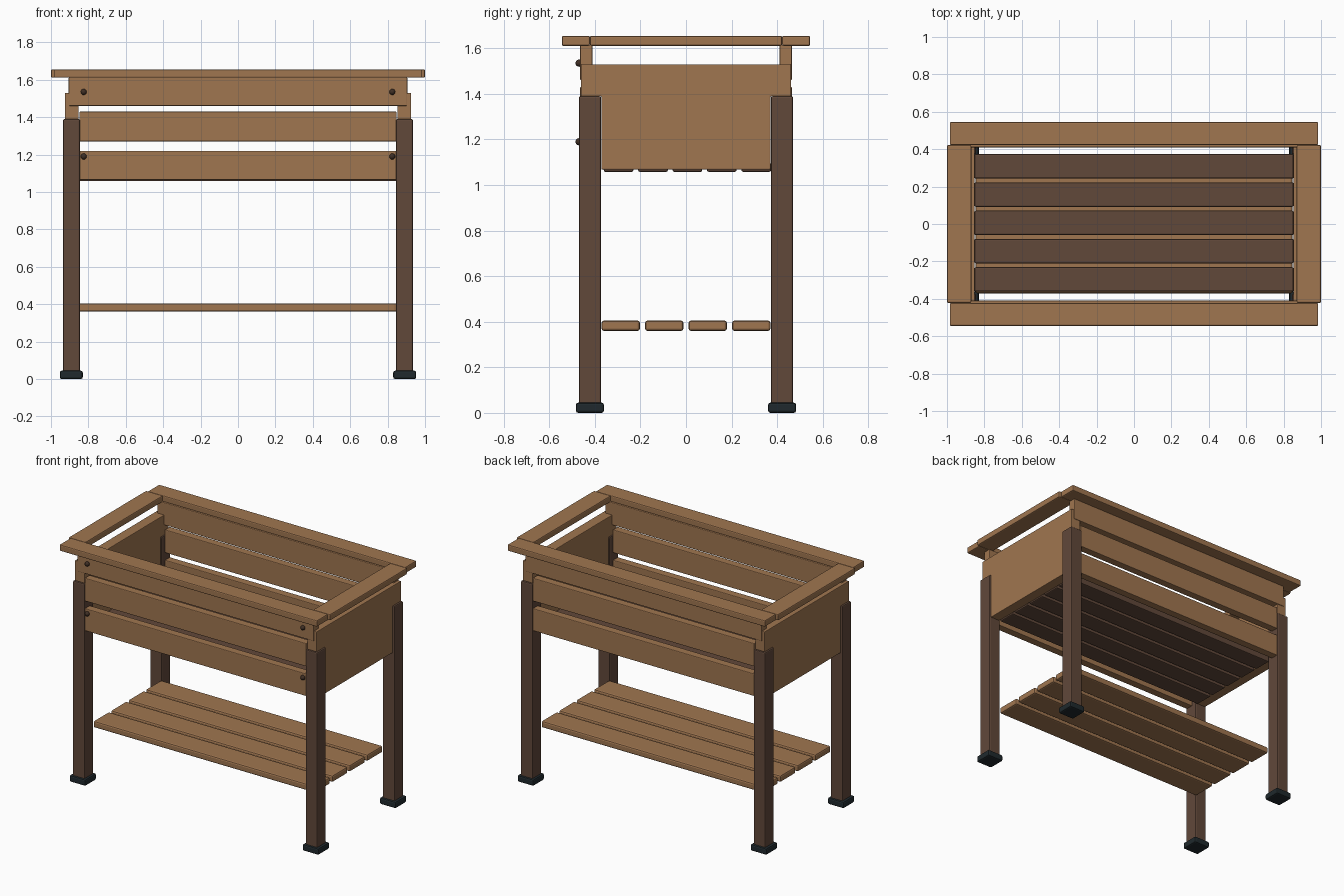
import bpy
import bmesh

cube = bpy.data.objects.get("Cube")
if cube:
    bpy.data.objects.remove(cube, do_unlink=True)


def material(name, rgb):
    m = bpy.data.materials.new(name)
    m.use_nodes = True
    m.diffuse_color = (*rgb, 1)
    m.node_tree.nodes["Principled BSDF"].inputs["Base Color"].default_value = (*rgb, 1)
    return m


LIGHT = material("light wood", (0.35, 0.18, 0.08))
DARK = material("dark wood", (0.12, 0.065, 0.042))
RUBBER = material("black rubber", (0.014, 0.022, 0.026))
BOLT = material("bolt brown", (0.05, 0.028, 0.018))


def finish(name, bm, mat, bevel):
    bmesh.ops.recalc_face_normals(bm, faces=bm.faces)
    mesh = bpy.data.meshes.new(name)
    bm.to_mesh(mesh)
    bm.free()
    mesh.materials.append(mat)
    obj = bpy.data.objects.new(name, mesh)
    bpy.context.collection.objects.link(obj)
    if bevel:
        mod = obj.modifiers.new("Bevel", "BEVEL")
        mod.width = bevel
        mod.segments = 2
    return obj


def box(name, x, y, z, mat, bevel=0.007):
    """Beveled box from (min, max) ranges."""
    bm = bmesh.new()
    bmesh.ops.create_cube(bm, size=1)
    for v in bm.verts:
        for i, (a, b) in enumerate((x, y, z)):
            v.co[i] = (a + b) / 2 + v.co[i] * (b - a)
    return finish(name, bm, mat, bevel)


def span(side, a, b):
    return tuple(sorted((side * a, side * b)))


SIDES = ((-1, "right"), (1, "left"))
ENDS = ((-1, "front"), (1, "back"))

# Legs with rubber feet
for sx, side in SIDES:
    for sy, end in ENDS:
        box(f"{end}_{side}_leg", span(sx, 0.845, 0.935), span(sy, 0.373, 0.47), (0.02, 1.39), DARK)
        box(f"{end}_{side}_foot", span(sx, 0.83, 0.953), span(sy, 0.36, 0.483), (0, 0.045), RUBBER, 0.01)

# Front and back boards, and the long rim rails above them
for sy, end in ENDS:
    for name, half, z in (("lower", 0.848, (1.065, 1.22)),
                          ("middle", 0.848, (1.27, 1.43)),
                          ("upper", 0.905, (1.46, 1.615))):
        box(f"{end}_{name}_board", (-half, half), span(sy, 0.41, 0.465), z, LIGHT, 0.005)
    box(f"{end}_rim", (-0.985, 0.985), span(sy, 0.422, 0.545), (1.611, 1.655), LIGHT)

# End panels notched around the legs, and the short rim rails
for sx, side in SIDES:
    half_outline = [(0.371, 1.068), (0.371, 1.39), (0.461, 1.39), (0.461, 1.53)]
    outline = half_outline + [(-y, z) for y, z in reversed(half_outline)]
    bm = bmesh.new()
    face = bm.faces.new([bm.verts.new((sx * 0.852, y, z)) for y, z in outline])
    ext = bmesh.ops.extrude_face_region(bm, geom=[face])["geom"]
    bmesh.ops.translate(bm, vec=(sx * 0.073, 0, 0),
                        verts=[g for g in ext if isinstance(g, bmesh.types.BMVert)])
    finish(f"{side}_end_panel", bm, LIGHT, 0.004)
    box(f"{side}_rim", span(sx, 0.87, 1.0), (-0.422, 0.422), (1.611, 1.655), LIGHT)

# Planter floor slats
for i in range(5):
    y = (i - 2) * 0.151 + 0.006
    box(f"floor_slat_{i + 1}", (-0.853, 0.853), (y - 0.065, y + 0.065), (1.058, 1.1), DARK)

# Lower shelf slats
for i in range(4):
    y = (i - 1.5) * 0.191
    box(f"shelf_slat_{i + 1}", (-0.848, 0.848), (y - 0.084, y + 0.084), (0.36, 0.405), LIGHT, 0.01)

# Domed bolt heads on the front
for sx, side in SIDES:
    for z, level in ((1.19, "lower"), (1.535, "upper")):
        bm = bmesh.new()
        bmesh.ops.create_uvsphere(bm, u_segments=16, v_segments=8, radius=0.016)
        for v in bm.verts:
            v.co = (v.co.x + sx * 0.825, v.co.y - 0.469, v.co.z + z)
        bolt = finish(f"{side}_{level}_bolt", bm, BOLT, 0)
        for p in bolt.data.polygons:
            p.use_smooth = True
